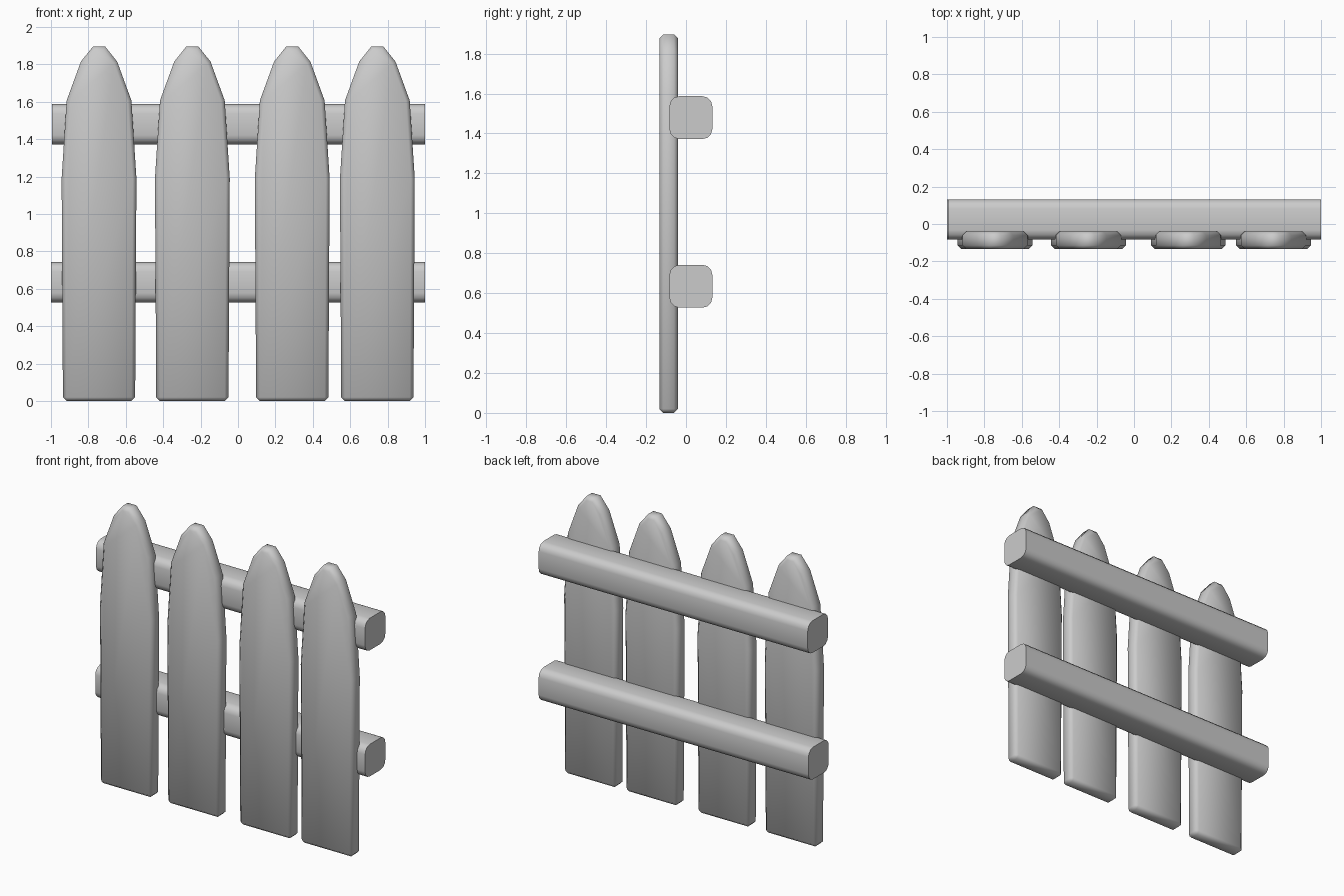
import bpy, bmesh
from math import radians

if "Cube" in bpy.data.objects:
    bpy.data.objects.remove(bpy.data.objects["Cube"])


def prism(name, points, depth, bevel, segments, limit, smooth):
    """Extrude a closed outline of 3D points along depth, then bevel its sharp edges."""
    bm = bmesh.new()
    face = bm.faces.new([bm.verts.new(p) for p in points])
    ext = bmesh.ops.extrude_face_region(bm, geom=[face])
    moved = [v for v in ext["geom"] if isinstance(v, bmesh.types.BMVert)]
    bmesh.ops.translate(bm, verts=moved, vec=depth)
    bmesh.ops.recalc_face_normals(bm, faces=bm.faces)
    along_x = depth[0] > 0
    edges = []
    for e in bm.edges:
        lengthwise = abs(e.verts[0].co.x - e.verts[1].co.x) > 0.5
        if e.calc_face_angle(0) > radians(limit) and (lengthwise or not along_x):
            edges.append(e)
    bmesh.ops.bevel(bm, geom=edges, offset=bevel, segments=segments,
                    profile=0.5, affect='EDGES', clamp_overlap=True)
    mesh = bpy.data.meshes.new(name)
    bm.to_mesh(mesh)
    bm.free()
    obj = bpy.data.objects.new(name, mesh)
    bpy.context.collection.objects.link(obj)
    bpy.ops.object.select_all(action='DESELECT')
    obj.select_set(True)
    bpy.context.view_layer.objects.active = obj
    bpy.ops.object.shade_smooth_by_angle(angle=radians(smooth))
    return obj


# Pickets: half-width at each height, mirrored to a pointed board
half_profile = [(0.193, 0.0), (0.20, 1.19), (0.173, 1.607),
                (0.097, 1.815), (0.032, 1.896)]
for i, cx in enumerate((-0.743, -0.244, 0.29, 0.745)):
    outline = [(cx + w, -0.134, z) for w, z in half_profile]
    outline += [(cx - w, -0.134, z) for w, z in reversed(half_profile)]
    prism(f"picket_{i + 1}", outline, (0, 0.094, 0), 0.02, 1, 60, 50)

# Horizontal rails with rounded long edges and flat ends
for name, x0, z0 in (("lower_rail", -1.0, 0.527), ("upper_rail", -0.995, 1.372)):
    y0, y1, z1 = -0.083, 0.132, z0 + 0.215
    section = [(x0, y0, z0), (x0, y1, z0), (x0, y1, z1), (x0, y0, z1)]
    prism(name, section, (1.0 - x0, 0, 0), 0.05, 3, 60, 40)
